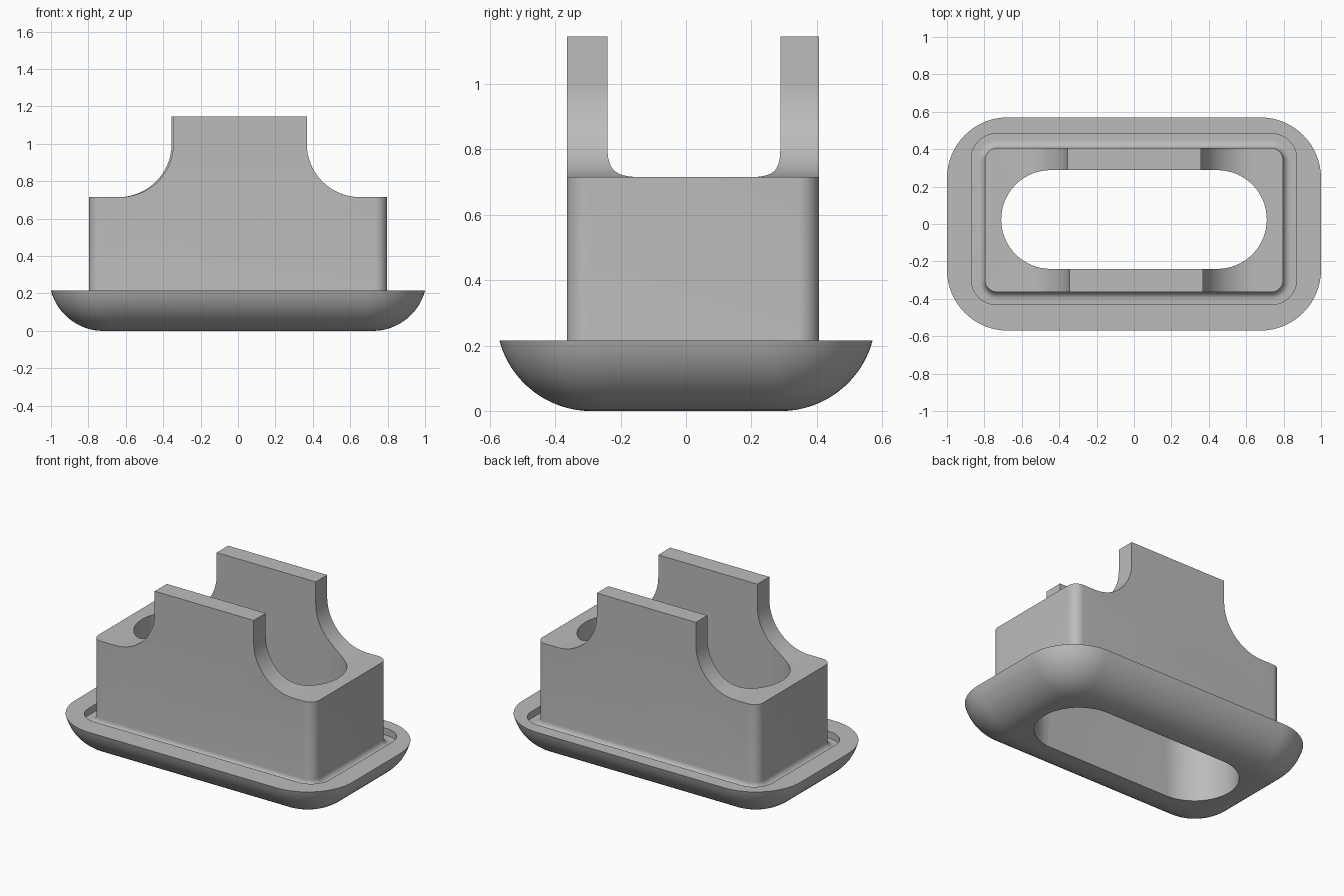
import bpy, bmesh
from math import sin, cos, pi, acos

if "Cube" in bpy.data.objects:
    bpy.data.objects.remove(bpy.data.objects["Cube"])

CORNER = 16          # steps per rounded corner
BODY_Y = 0.021       # body sits slightly towards the back

grey = bpy.data.materials.new("plain grey")
grey.use_nodes = True
grey.diffuse_color = (0.5, 0.5, 0.5, 1)
grey.node_tree.nodes["Principled BSDF"].inputs["Base Color"].default_value = (0.5, 0.5, 0.5, 1)


def ring(hx, hy, r, z, cy=0.0):
    """Rounded rectangle as a closed loop of points."""
    pts = []
    for q, (sx, sy) in enumerate([(1, 1), (-1, 1), (-1, -1), (1, -1)]):
        for i in range(CORNER + 1):
            a = (q + i / CORNER) * pi / 2
            pts.append((sx * (hx - r) + r * cos(a), cy + sy * (hy - r) + r * sin(a), z))
    return pts


def loft(name, rings):
    """Solid skin through matching loops, capped at both ends."""
    bm = bmesh.new()
    loops = [[bm.verts.new(p) for p in pts] for pts in rings]
    n = len(loops[0])
    for a, b in zip(loops, loops[1:]):
        for i in range(n):
            j = (i + 1) % n
            bm.faces.new((a[i], a[j], b[j], b[i]))
    bm.faces.new(loops[0][::-1])
    bm.faces.new(loops[-1])
    bmesh.ops.remove_doubles(bm, verts=bm.verts, dist=1e-5)
    bmesh.ops.recalc_face_normals(bm, faces=bm.faces)
    mesh = bpy.data.meshes.new(name)
    bm.to_mesh(mesh)
    bm.free()
    obj = bpy.data.objects.new(name, mesh)
    bpy.context.collection.objects.link(obj)
    mesh.materials.append(grey)
    return obj


# Bowl-edged tray
rings = []
R, top = 0.29, 0.215
t_max = acos((R - top) / R)
for i in range(17):
    t = t_max * i / 16
    d = R * (sin(t) - sin(t_max))
    rings.append(ring(1 + d, 0.57 + d, 0.325 + d, R - R * cos(t)))

# Groove around the body, with a fillet at the foot of the body
floor, fillet = 0.17, 0.04
rings.append(ring(0.87, 0.457, 0.135, top, 0.026))
rings.append(ring(0.87, 0.457, 0.135, floor, 0.026))
for i in range(9):
    a = i / 8 * pi / 2
    d = fillet * (1 - sin(a))
    rings.append(ring(0.797 + d, 0.385 + d, 0.065 + d, floor + fillet * (1 - cos(a)), BODY_Y))

# Body up to the top of the two uprights
rings.append(ring(0.797, 0.385, 0.065, 1.145, BODY_Y))
housing = loft("housing", rings)

# Cutter: long slot through everything
cutters = [loft("slot_cutter", [ring(0.71, 0.264, 0.2639, z, 0.024) for z in (-0.5, 1.5)])]

# Cutters: curved shoulders either side of the uprights
for side, name in ((-1, "right_shoulder_cutter"), (1, "left_shoulder_cutter")):
    sections = []
    for y, dx in ((-1, 0.011), (-0.1, 0.011), (0.1, 0.002), (1, 0.002)):
        pts = [(side * 0.357 + dx, y, 1.5)]
        for i in range(25):
            a = i / 24 * pi / 2
            pts.append((side * (0.357 + 0.285 * (1 - cos(a))) + dx, y, 1.0 - 0.285 * sin(a)))
        pts += [(side * 1.5 + dx, y, 0.715), (side * 1.5 + dx, y, 1.5)]
        sections.append(pts)
    cutters.append(loft(name, sections))

# Apply the cuts
bpy.context.view_layer.objects.active = housing
for c in cutters:
    mod = housing.modifiers.new(c.name, "BOOLEAN")
    mod.operation, mod.solver, mod.object = "DIFFERENCE", "EXACT", c
    bpy.ops.object.modifier_apply(modifier=mod.name)
    bpy.data.objects.remove(c)

bpy.ops.object.select_all(action="DESELECT")
housing.select_set(True)
bpy.ops.object.shade_smooth_by_angle(angle=0.5)
